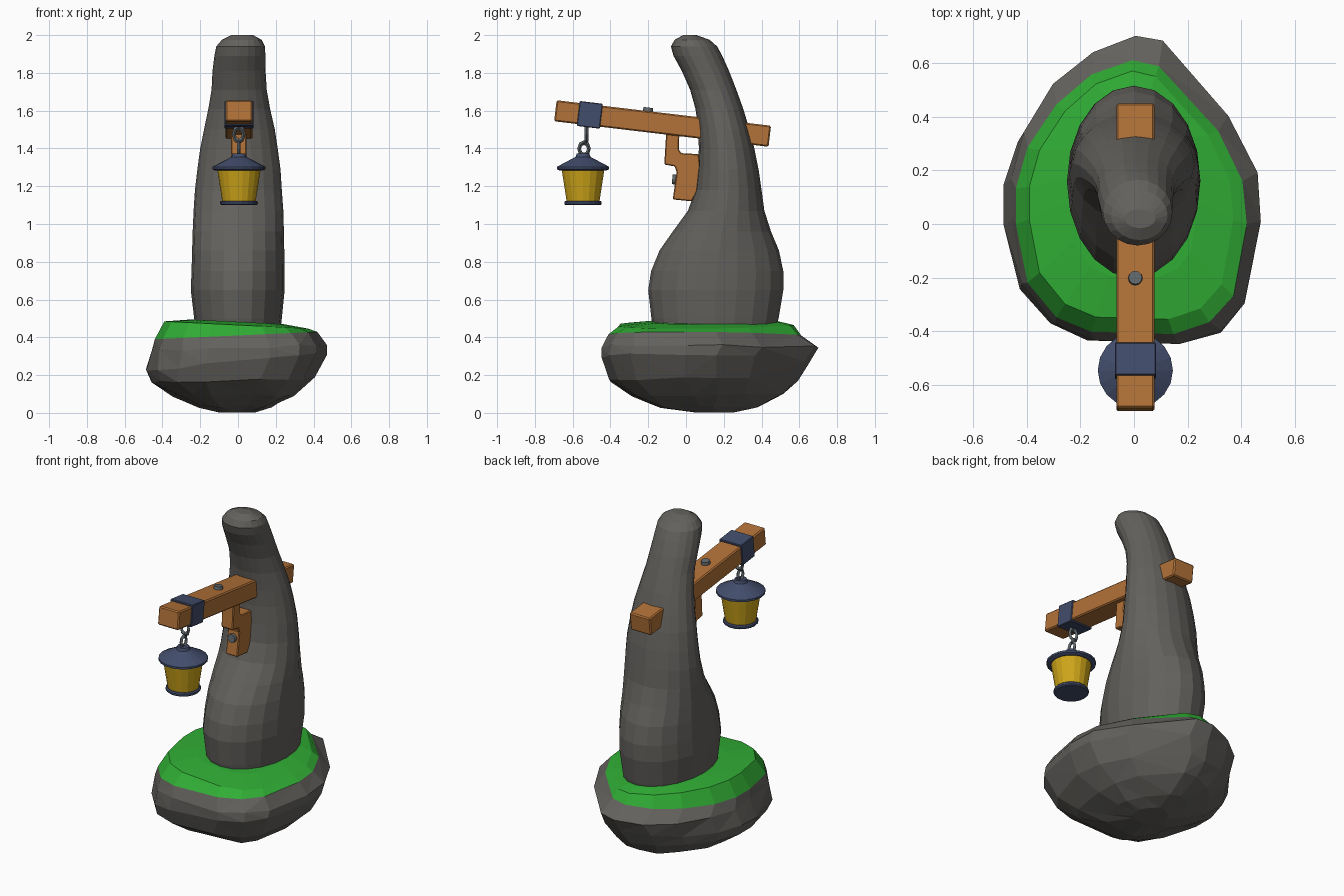
import bpy, bmesh, random
from math import sin, cos, pi, radians, atan2
from mathutils import Vector, Matrix

if "Cube" in bpy.data.objects:
    bpy.data.objects.remove(bpy.data.objects["Cube"])

random.seed(4)


def material(name, rgb):
    m = bpy.data.materials.new(name)
    m.diffuse_color = (*rgb, 1)
    m.use_nodes = True
    m.node_tree.nodes["Principled BSDF"].inputs["Base Color"].default_value = m.diffuse_color
    return m


STONE = material("stone", (0.125, 0.12, 0.11))
GRASS = material("grass", (0.03, 0.42, 0.035))
WOOD = material("wood", (0.45, 0.17, 0.04))
IRON = material("dark_iron", (0.055, 0.075, 0.15))
STEEL = material("steel", (0.12, 0.14, 0.15))
GLASS = material("amber_glass", (0.62, 0.38, 0.01))


def finish(name, bm, mat, bevel=0):
    bmesh.ops.recalc_face_normals(bm, faces=bm.faces)
    me = bpy.data.meshes.new(name)
    bm.to_mesh(me)
    bm.free()
    me.materials.append(mat)
    ob = bpy.data.objects.new(name, me)
    bpy.context.collection.objects.link(ob)
    if bevel:
        b = ob.modifiers.new("bevel", 'BEVEL')
        b.width, b.segments = bevel, 1
    return ob


def loft(name, rows, shape, mat, jitter=0, facet=False, open_end=None):
    """Stack rings; each row is z, x0, x1, y0, y1, sideways tilt."""
    bm = bmesh.new()
    rings = []
    for i, (z, x0, x1, y0, y1, tilt) in enumerate(rows):
        j = jitter if 0 < i < len(rows) - 1 else 0
        ring = []
        for u, v in shape:
            x = (x0 + x1) / 2 + u * (x1 - x0) / 2
            y = (y0 + y1) / 2 + v * (y1 - y0) / 2
            off = Vector([random.uniform(-j, j) for _ in range(3)])
            ring.append(bm.verts.new(Vector((x, y, z + tilt * x)) + off))
        rings.append(ring)
    n = len(shape)
    for a, b in zip(rings, rings[1:]):
        for k in range(n):
            bm.faces.new((a[k], a[(k + 1) % n], b[(k + 1) % n], b[k]))
    if open_end != "bottom":
        bm.faces.new(rings[0][::-1])
    if open_end != "top":
        bm.faces.new(rings[-1])
    if facet:
        bmesh.ops.triangulate(bm, faces=bm.faces)
    return finish(name, bm, mat)


def circle(n):
    return [(cos(2 * pi * k / n), sin(2 * pi * k / n)) for k in range(n)]


def turned(name, profile, mat, at, n=18):
    """Round part from (z, radius) pairs."""
    x, y = at
    return loft(name, [(z, x - r, x + r, y - r, y + r, 0) for z, r in profile], circle(n), mat)


# egg-shaped boulder outline, pointed at the back
pts = [(0, .705), (-.17, .645), (-.315, .52), (-.435, .34), (-.483, .17), (-.483, .02),
       (-.435, -.225), (-.315, -.37), (-.17, -.43), (.17, -.44), (.32, -.39), (.42, -.28),
       (.475, .02), (.457, .2), (.356, .41), (.11, .68)]
egg = [((x + .004) / .479, (y - .1325) / .5725) for x, y in pts]
edge = (.41, -.44, .42, -.41, .61, .045)
loft("base_rock", [
    (.002, -.10, .09, .05, .25, 0),
    (.035, -.21, .18, -.14, .38, 0),
    (.095, -.35, .30, -.29, .52, 0),
    (.175, -.46, .40, -.41, .60, .02),
    (.27, -.478, .472, -.445, .65, .09),
    (.345, -.46, .47, -.44, .70, .03),
    edge], egg, STONE, jitter=.009, facet=True, open_end="top")
loft("grass_top", [
    edge,
    (.465, -.39, .37, -.355, .57, -.05),
    (.482, -.25, .24, -.2, .5, -.05)], egg, GRASS, open_end="bottom")

# leaning stone pillar
loft("stone_pillar", [
    (.44, -.225, .225, -.17, .475, 0),
    (.50, -.232, .232, -.183, .49, 0),
    (.65, -.25, .247, -.20, .515, 0),
    (.75, -.246, .247, -.185, .515, 0),
    (.86, -.243, .245, -.14, .492, 0),
    (.96, -.24, .243, -.07, .45, 0),
    (1.07, -.235, .24, .01, .415, 0),
    (1.18, -.228, .232, .05, .40, 0),
    (1.29, -.215, .225, .063, .384, 0),
    (1.40, -.20, .21, .068, .362, 0),
    (1.50, -.18, .195, .065, .336, 0),
    (1.61, -.157, .17, .05, .303, 0),
    (1.71, -.14, .152, .022, .267, 0),
    (1.81, -.135, .146, -.022, .228, 0),
    (1.89, -.125, .145, -.066, .192, 0),
    (1.94, -.115, .143, -.08, .165, 0),
    (1.975, -.085, .125, -.06, .125, 0),
    (2.0, -.035, .08, -.015, .055, 0)], circle(20), STONE)

# tilted beam with its iron collar and bolts
TILT = Matrix.Rotation(-atan2(.135, 1.135), 4, 'X')
BEAM = Matrix.Translation((.005, -.124, 1.532)) @ TILT


def box(name, size, along, mat, bevel):
    bm = bmesh.new()
    bmesh.ops.create_cube(bm, size=1, matrix=BEAM @ Matrix.Translation((0, along, 0))
                          @ Matrix.Diagonal((*size, 1)))
    return finish(name, bm, mat, bevel)


def bolt(name, matrix):
    bm = bmesh.new()
    bmesh.ops.create_cone(bm, cap_ends=True, segments=12, radius1=.028, radius2=.025,
                          depth=.03, matrix=matrix)
    return finish(name, bm, STEEL)


box("beam", (.142, 1.143, .112), 0, WOOD, .007)
box("beam_collar", (.153, .123, .133), -.388, IRON, .004)
bolt("beam_bolt", BEAM @ Matrix.Translation((0, -.085, .06)))
bolt("bracket_bolt", Matrix.Translation((.004, -.058, 1.235)) @ Matrix.Rotation(radians(84), 4, 'X'))

# wooden bracket under the beam, from a side profile
profile = [(-.105, 1.48), (-.035, 1.48), (-.038, 1.395), (-.025, 1.375), (.068, 1.37),
           (.085, 1.21), (.03, 1.12), (-.07, 1.13), (-.05, 1.275), (-.06, 1.305), (-.115, 1.315)]
bm = bmesh.new()
face = bm.faces.new([bm.verts.new((-.036, y, z)) for y, z in profile])
ext = bmesh.ops.extrude_face_region(bm, geom=[face])
bmesh.ops.translate(bm, vec=(.08, 0, 0), verts=[v for v in ext["geom"] if isinstance(v, bmesh.types.BMVert)])
finish("bracket", bm, WOOD, .005)


# chain links
def link(name, y, z, half_h, turn):
    bpy.ops.mesh.primitive_torus_add(major_segments=8, minor_segments=4, major_radius=.026,
                                     minor_radius=.010, location=(.004, y, z),
                                     rotation=(pi / 2, 0, turn))
    ob = bpy.context.object
    ob.name = name
    ob.scale = (1, half_h / .036, 1)
    ob.data.materials.append(STEEL)


link("upper_link", -.527, 1.475, .052, 0)
link("lower_link", -.54, 1.398, .046, pi / 2)

# hanging lantern
C = (.005, -.545)
turned("lantern_roof", [(1.283, .125), (1.29, .14), (1.303, .14), (1.345, .06), (1.355, .04),
                        (1.372, .034)], IRON, C)
turned("lantern_glass", [(1.118, .088), (1.29, .115)], GLASS, C)
turned("lantern_base", [(1.10, .094), (1.106, .1), (1.117, .1), (1.123, .094)], IRON, C)
